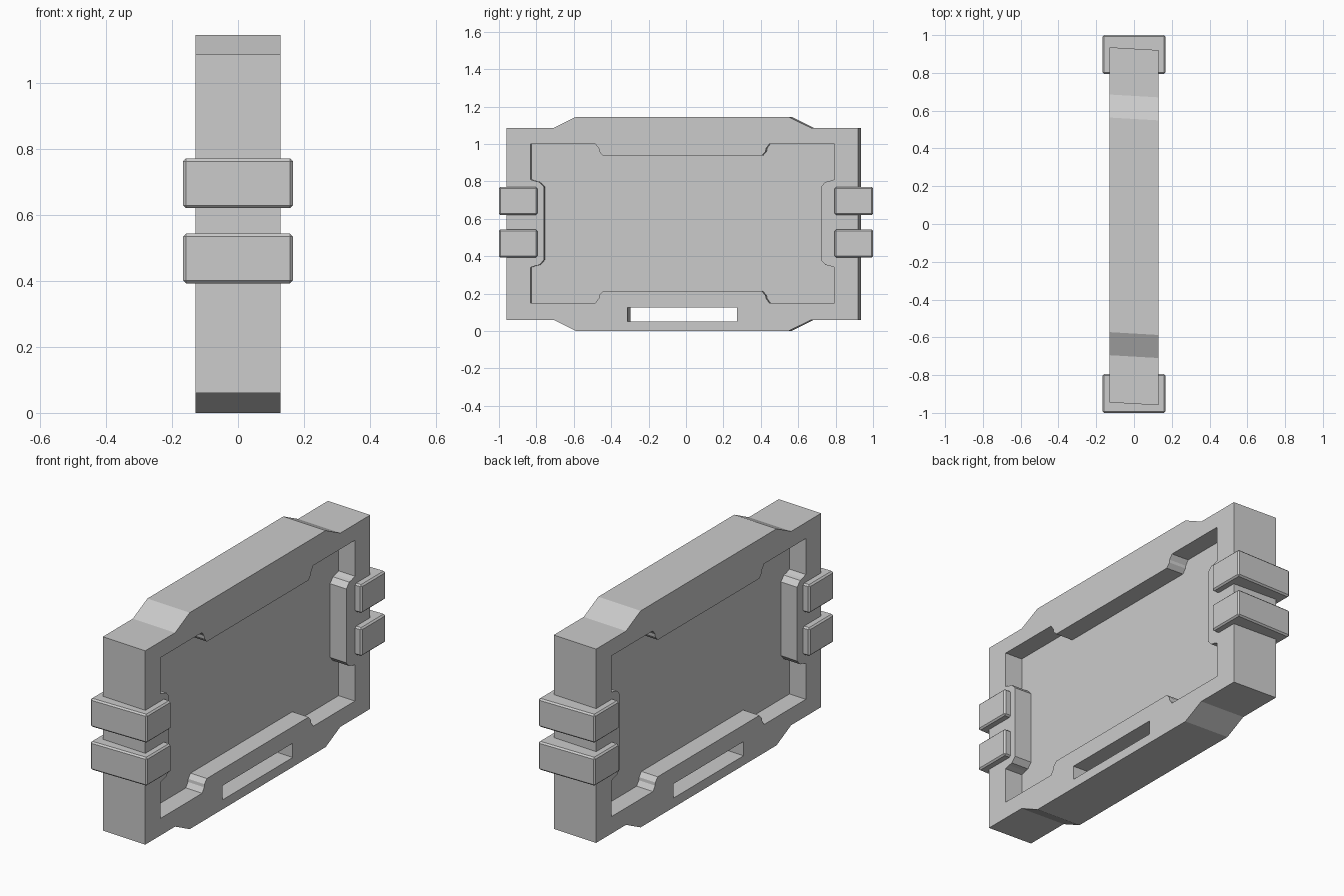
import bpy, bmesh

if "Cube" in bpy.data.objects:
    bpy.data.objects.remove(bpy.data.objects["Cube"])

ZC = 0.5725      # mid height of the body
SHEAR = -0.058   # the case leans slightly along y across its thickness
YC = -0.012


def mirrored(quarter):
    """Full loop from a quarter outline, mirrored in both directions."""
    top = quarter + [(-y, z) for y, z in reversed(quarter)]
    return top + [(-y, -z) for y, z in top]


def prism(name, outline, x0, x1, zc=ZC):
    """Extrude a y/z outline from x0 to x1."""
    bm = bmesh.new()
    a, b = [[bm.verts.new((x, YC + y + SHEAR * x, zc + z)) for y, z in outline]
            for x in (x0, x1)]
    n = len(outline)
    bm.faces.new(a)
    bm.faces.new(b)
    for i in range(n):
        j = (i + 1) % n
        bm.faces.new((a[i], a[j], b[j], b[i]))
    bmesh.ops.recalc_face_normals(bm, faces=bm.faces)
    me = bpy.data.meshes.new(name)
    bm.to_mesh(me)
    bm.free()
    ob = bpy.data.objects.new(name, me)
    bpy.context.collection.objects.link(ob)
    return ob


def cut(target, cutter):
    mod = target.modifiers.new("cut", "BOOLEAN")
    mod.operation = "DIFFERENCE"
    mod.solver = "EXACT"
    mod.object = cutter
    bpy.context.view_layer.objects.active = target
    bpy.ops.object.modifier_apply(modifier=mod.name)
    bpy.data.objects.remove(cutter)


# Case body with raised top and bottom edges
body = prism("case_body", mirrored([(.94, .5125), (.69, .5125), (.568, .5725)]),
             -.129, .129)

# Notched recess on both broad faces
recess = mirrored([(.74, .195), (.765, .222), (.785, .226), (.8125, .235),
                   (.8125, .425), (.465, .425), (.447, .40), (.445, .385),
                   (.425, .362)])
for s in (-1, 1):
    cut(body, prism("recess_cutter", recess, s * .03, s * .3, .575))

# Carrying slot through the lower rail
cut(body, prism("slot_cutter", mirrored([(.2925, .0375)]), -.3, .3, .0875))

# Clasps at both ends, two per end
for end, y in (("front", -.8975), ("back", .8975)):
    for level, z in (("lower", .4675), ("upper", .695)):
        bpy.ops.mesh.primitive_cube_add(size=1, location=(0, y, z))
        clasp = bpy.context.object
        clasp.name = f"{end}_{level}_clasp"
        clasp.scale = (.332, .205, .15)
        bpy.ops.object.transform_apply(location=False, rotation=False, scale=True)
        bev = clasp.modifiers.new("bevel", "BEVEL")
        bev.width = .008
        bev.segments = 1
